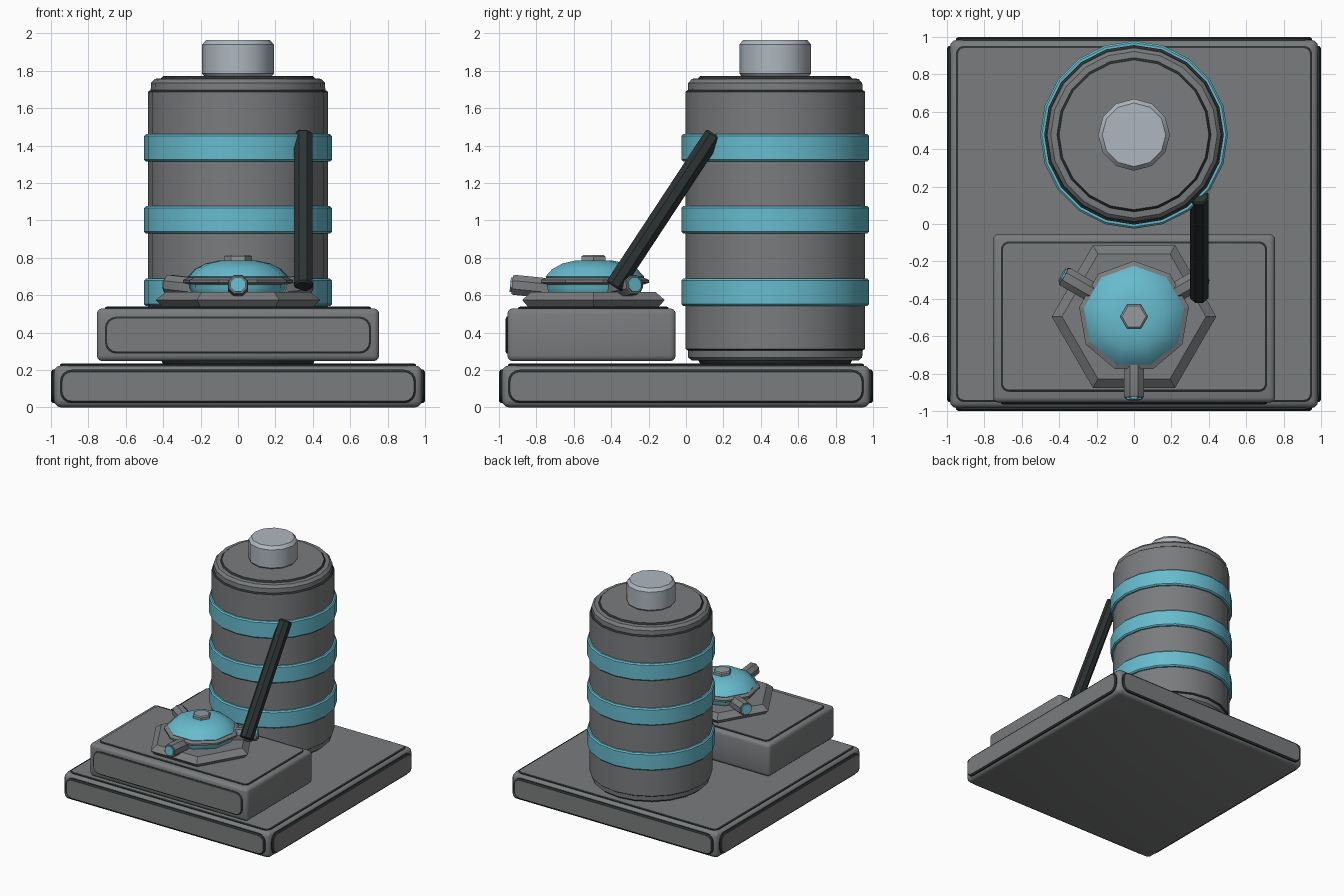
import bpy, bmesh, math
from mathutils import Vector, Matrix

if "Cube" in bpy.data.objects:
    bpy.data.objects.remove(bpy.data.objects["Cube"])


def material(name, rgb):
    m = bpy.data.materials.new(name)
    m.diffuse_color = (*rgb, 1)
    m.use_nodes = True
    m.node_tree.nodes["Principled BSDF"].inputs["Base Color"].default_value = m.diffuse_color
    return m


GREY = material("steel grey", (0.195, 0.2, 0.205))
DARK = material("dark trim", (0.025, 0.033, 0.033))
TEAL = material("teal", (0.135, 0.5, 0.62))
PALE = material("pale steel", (0.42, 0.47, 0.52))
KNOB = material("light grey", (0.3, 0.32, 0.33))


def finish(name, bm, mats, smooth=35):
    bmesh.ops.recalc_face_normals(bm, faces=bm.faces)
    me = bpy.data.meshes.new(name)
    bm.to_mesh(me)
    bm.free()
    for m in mats:
        me.materials.append(m)
    ob = bpy.data.objects.new(name, me)
    bpy.context.collection.objects.link(ob)
    bpy.ops.object.select_all(action='DESELECT')
    ob.select_set(True)
    bpy.context.view_layer.objects.active = ob
    if smooth:
        bpy.ops.object.shade_smooth_by_angle(angle=math.radians(smooth))
    return ob


def box(name, lo, hi, bevel):
    lo, hi = Vector(lo), Vector(hi)
    bm = bmesh.new()
    bmesh.ops.create_cube(bm, size=1)
    for v in bm.verts:
        v.co = (lo + hi) / 2 + v.co * (hi - lo)
    bmesh.ops.bevel(bm, geom=bm.edges[:], offset=bevel, segments=3,
                    profile=0.5, affect='EDGES')
    return finish(name, bm, [GREY])


def panel(name, centre, u, n, w, h, r, depth=0.015):
    """Raised rounded plate with dark sides; u = width axis, n = outward axis."""
    u, n = Vector(u), Vector(n)
    v = n.cross(u)
    bm = bmesh.new()
    rings = []
    for grow, d in ((0.012, -0.01), (0.012, depth * 0.4), (0, depth)):
        ring = []
        for q, (sx, sy) in enumerate(((1, 1), (-1, 1), (-1, -1), (1, -1))):
            for k in range(5):
                a = math.pi / 2 * (q + k / 4)
                x = sx * (w / 2 - r) + (r + grow) * math.cos(a)
                y = sy * (h / 2 - r) + (r + grow) * math.sin(a)
                ring.append(bm.verts.new(Vector(centre) + u * x + v * y + n * d))
        rings.append(ring)
    for a, b in zip(rings, rings[1:]):
        for i in range(len(a)):
            j = (i + 1) % len(a)
            bm.faces.new((a[i], a[j], b[j], b[i])).material_index = 1
    bm.faces.new(rings[-1])
    bm.faces.new(rings[0][::-1])
    finish(name, bm, [GREY, DARK], 0)


def lathe(name, profile, sides, mats, matrix, start=0.0, smooth=35):
    """Capped turning of (radius, height, material of the strip above)."""
    bm = bmesh.new()
    rings = []
    for r, z, _ in profile:
        rings.append([bm.verts.new(matrix @ Vector((
            r * math.cos(start + math.tau * i / sides),
            r * math.sin(start + math.tau * i / sides), z))) for i in range(sides)])
    for k in range(len(rings) - 1):
        for i in range(sides):
            j = (i + 1) % sides
            f = bm.faces.new((rings[k][i], rings[k][j], rings[k + 1][j], rings[k + 1][i]))
            f.material_index = profile[k][2]
    bm.faces.new(rings[0][::-1]).material_index = profile[0][2]
    bm.faces.new(rings[-1]).material_index = profile[-1][2]
    return finish(name, bm, mats, smooth)


def at(x, y, z=0):
    return Matrix.Translation((x, y, z))


# Base slab with raised panels on the top and four sides
box("base", (-0.985, -0.985, 0), (0.985, 0.985, 0.225), 0.04)
panel("base_top_panel", (0, 0, 0.225), (1, 0, 0), (0, 0, 1), 1.88, 1.88, 0.03, 0.01)
for i in range(4):
    a = i * math.pi / 2
    n = Vector((math.sin(a), -math.cos(a), 0))
    panel("base_side_panel", n * 0.985 + Vector((0, 0, 0.1125)),
          (math.cos(a), math.sin(a), 0), n, 1.88, 0.155, 0.05)

# Raised block at the front
box("front_block", (-0.755, -0.955, 0.248), (0.755, -0.055, 0.53), 0.03)
panel("block_top_panel", (0, -0.495, 0.53), (1, 0, 0), (0, 0, 1), 1.4, 0.78, 0.03, 0.01)
panel("block_front_panel", (0, -0.955, 0.387), (1, 0, 0), (0, -1, 0), 1.4, 0.175, 0.05, 0.01)

# Tank with dark seams near both ends
tank = at(0, 0.477)
lathe("tank", [
    (0.40, 0.23, 1), (0.41, 0.25, 0), (0.445, 0.25, 0), (0.465, 0.268, 0),
    (0.467, 0.305, 1), (0.48, 0.314, 0), (0.48, 1.688, 1), (0.467, 1.697, 0),
    (0.465, 1.735, 0), (0.445, 1.757, 0), (0.412, 1.76, 1), (0.40, 1.772, 0)],
    20, [GREY, DARK], tank)
for lo in (0.542, 0.93, 1.315):
    hi = lo + 0.147
    lathe("tank_band", [(0.47, lo, 0), (0.492, lo, 0), (0.502, lo + 0.01, 0),
                        (0.502, hi - 0.01, 0), (0.492, hi, 0), (0.47, hi, 0)],
          20, [TEAL], tank)
lathe("tank_cap", [(0.175, 1.765, 0), (0.192, 1.785, 0), (0.192, 1.94, 0), (0.17, 1.966, 0)],
      12, [PALE], tank, smooth=31)

# Hexagonal plinth and valve dome
dome = at(0, -0.495)
lathe("valve_plinth", [(0.40, 0.535, 0), (0.44, 0.575, 0), (0.385, 0.617, 0)],
      6, [GREY], dome, smooth=0)
lathe("valve_body", [(0.25, 0.61, 0), (0.265, 0.64, 0), (0.265, 0.69, 0), (0.272, 0.70, 0),
                     (0.235, 0.739, 0), (0.175, 0.77, 0), (0.10, 0.786, 0)],
      9, [TEAL], dome, math.pi / 2, 50)
lathe("valve_rim", [(0.25, 0.652, 0), (0.298, 0.667, 0), (0.298, 0.682, 0), (0.25, 0.702, 0)],
      9, [GREY], dome, math.pi / 2, 0)
lathe("valve_knob", [(0.074, 0.77, 0), (0.074, 0.807, 0), (0.064, 0.815, 0)],
      6, [KNOB], dome, 0, 0)

# Three nozzles with teal tips, tilted slightly up
for deg in (-90, 30, 150):
    a = math.radians(deg)
    axis = Vector((math.cos(a), math.sin(a), 0.1))
    m = dome @ at(0, 0, 0.613) @ axis.to_track_quat('Z', 'Y').to_matrix().to_4x4()
    lathe("nozzle", [(0.05, 0.2, 0), (0.058, 0.28, 0), (0.058, 0.425, 0),
                     (0.052, 0.437, 0), (0.042, 0.437, 1), (0.042, 0.447, 1)],
          8, [GREY, TEAL], m, math.pi / 8)

# Slanted pipe from the valve to the tank
p, q = Vector((0.348, -0.385, 0.645)), Vector((0.348, 0.152, 1.462))
m = Matrix.Translation(p) @ (q - p).to_track_quat('Z', 'Y').to_matrix().to_4x4()
L = (q - p).length
lathe("feed_pipe", [(0.045, 0, 0), (0.054, 0.01, 0), (0.054, L - 0.01, 0), (0.045, L, 0)],
      8, [DARK], m, math.pi / 8)
